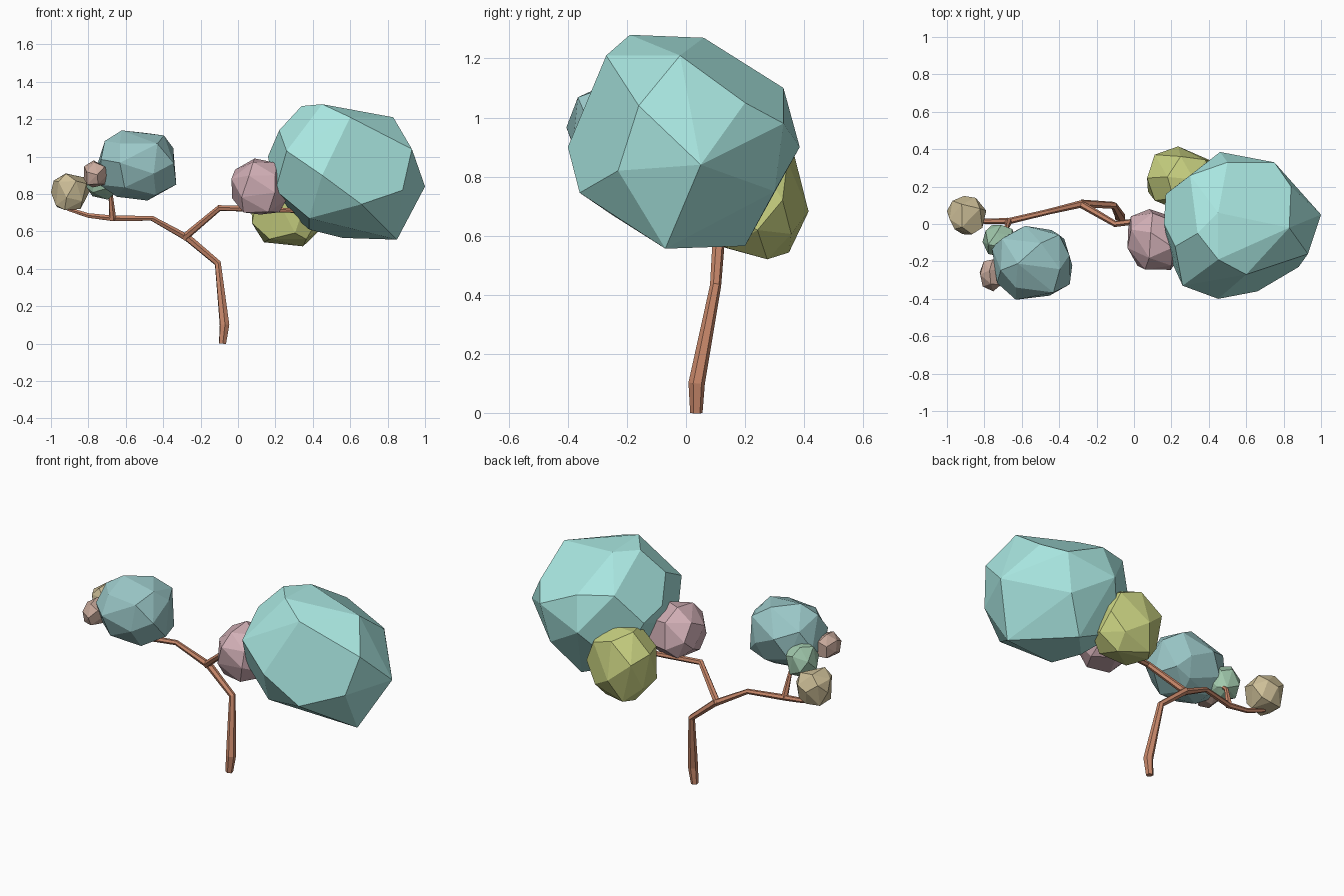
import bpy, bmesh, math, random
from mathutils import Vector, Euler

if "Cube" in bpy.data.objects:
    bpy.data.objects.remove(bpy.data.objects["Cube"])


def material(name, rgb):
    m = bpy.data.materials.new(name)
    m.diffuse_color = (*[min(1, 1.12 * c ** 1.55) for c in rgb], 1)
    m.use_nodes = True
    m.node_tree.nodes["Principled BSDF"].inputs["Base Color"].default_value = m.diffuse_color
    return m


def branch(name, pts, mat):
    # six-sided tapering tube; each point is x, y, z, radius
    cu = bpy.data.curves.new(name, 'CURVE')
    cu.dimensions = '3D'
    cu.bevel_depth = 1
    cu.bevel_resolution = 1
    cu.use_fill_caps = True
    sp = cu.splines.new('POLY')
    sp.points.add(len(pts) - 1)
    for p, (x, y, z, r) in zip(sp.points, pts):
        p.co = (x, y, z, 1)
        p.radius = r
    ob = bpy.data.objects.new(name, cu)
    bpy.context.collection.objects.link(ob)
    bpy.ops.object.select_all(action='DESELECT')
    ob.select_set(True)
    bpy.context.view_layer.objects.active = ob
    bpy.ops.object.convert(target='MESH')
    me = bpy.context.object.data
    me.materials.clear()
    me.materials.append(mat)
    for f in me.polygons:
        f.use_smooth = False
        f.material_index = 0


def hull(name, pts, mat):
    # faceted convex lump, nearly flat neighbours merged
    bm = bmesh.new()
    for p in pts:
        bm.verts.new(p)
    bmesh.ops.convex_hull(bm, input=bm.verts[:])
    loose = [v for v in bm.verts if not v.link_faces]
    bmesh.ops.delete(bm, geom=loose, context='VERTS')
    bmesh.ops.dissolve_limit(bm, angle_limit=math.radians(9),
                             verts=bm.verts[:], edges=bm.edges[:])
    bmesh.ops.recalc_face_normals(bm, faces=bm.faces[:])
    me = bpy.data.meshes.new(name)
    bm.to_mesh(me)
    bm.free()
    me.materials.append(mat)
    bpy.context.collection.objects.link(bpy.data.objects.new(name, me))


def clump(name, lo, hi, rgb, seed, n=26):
    # jittered points on a slightly boxy ball, fitted to the box lo..hi
    rnd = random.Random(seed)
    rot = Euler([rnd.uniform(0, 6.28) for _ in range(3)])
    pts = []
    for i in range(n):
        z = 1 - 2 * (i + 0.5) / n
        a = i * 2.39996 + rnd.uniform(-0.25, 0.25)
        r = math.sqrt(1 - z * z)
        p = Vector((r * math.cos(a), r * math.sin(a), z)) * rnd.uniform(0.92, 1.06)
        p.rotate(rot)
        pts.append(Vector([math.copysign(abs(c) ** 0.85, c) for c in p]))
    for k in range(3):
        a, b = min(p[k] for p in pts), max(p[k] for p in pts)
        for p in pts:
            p[k] = lo[k] + (p[k] - a) / (b - a) * (hi[k] - lo[k])
    hull(name, pts, material(name + "_colour", rgb))


# Trunk and branches
bark = material("bark", (0.66, 0.38, 0.27))
branch("trunk", [(-.083, .035, 0, .021), (-.072, .036, .1, .028),
                 (-.108, .1, .43, .019), (-.28, .11, .575, .021)], bark)
branch("left_branch", [(-.27, .11, .565, .02), (-.46, .065, .67, .015),
                       (-.67, .015, .67, .017), (-.8, .015, .685, .014),
                       (-.91, .03, .72, .011)], bark)
branch("right_branch", [(-.29, .11, .565, .02), (-.1, .0, .725, .017),
                        (.1, .025, .72, .016), (.32, .05, .71, .012)], bark)
branch("left_twig", [(-.67, .015, .665, .02), (-.68, -.02, .79, .012),
                     (-.66, -.1, .87, .008)], bark)

# Large crown, corner points of the facets
hull("large_crown", [
    (1, .05, .84), (.93, -.16, 1.04), (.83, -.02, 1.21), (.84, .2, 1.05),
    (.85, -.07, .556), (.75, .33, .98), (.5, .33, 1.1), (.46, .385, .9),
    (.66, -.36, .745), (.45, -.4, .9), (.6, -.27, 1.21), (.45, -.19, 1.28),
    (.45, .06, 1.27), (.34, -.05, 1.27), (.22, -.12, 1.14), (.16, 0, 1),
    (.17, .16, .95), (.26, -.33, 1.03), (.2, -.2, .82), (.56, .2, .565),
    (.38, 0, .61), (.3, .22, .68), (.7, .3, .75), (.3, .26, 1.12),
    (.38, -.25, .67), (.88, -.23, .82)],
    material("large_crown_colour", (0.51, 0.8, 0.77)))

# Smaller leaf clumps
clump("left_crown", (-.76, -.405, .765), (-.33, -.01, 1.14), (.45, .65, .65), 4)
clump("pink_clump", (-.035, -.245, .69), (.26, .08, .99), (.7, .54, .57), 2, 22)
clump("olive_clump", (.07, .085, .52), (.45, .415, .93), (.64, .68, .34), 3, 24)
clump("tan_clump", (-1, -.055, .715), (-.79, .15, .91), (.68, .61, .44), 5, 20)
clump("green_clump", (-.81, -.175, .77), (-.62, -.005, .97), (.48, .66, .53), 6, 20)
clump("rose_clump", (-.825, -.36, .835), (-.69, -.19, .98), (.66, .52, .46), 7, 18)
